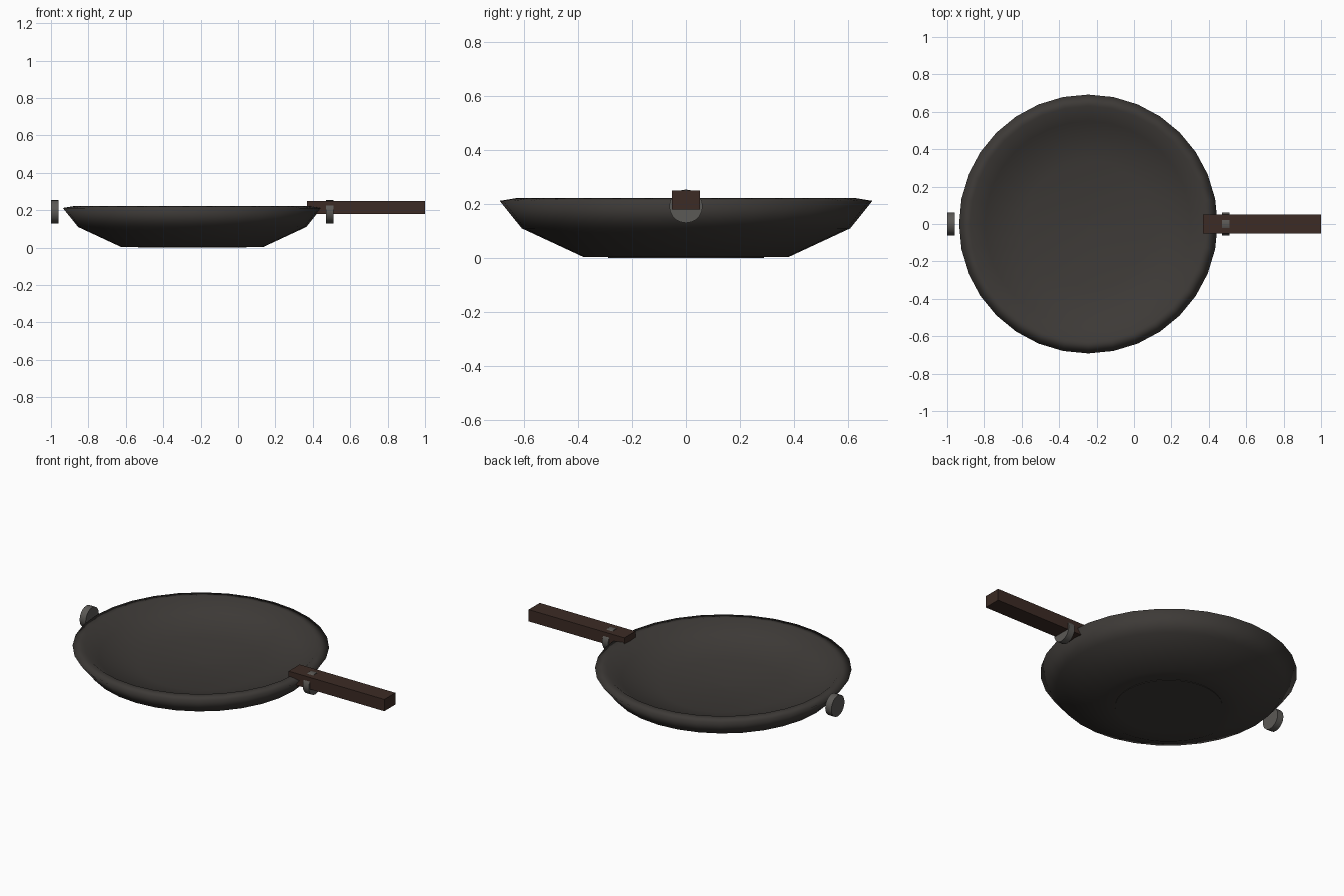
import bpy, bmesh, math
from mathutils import Matrix

if "Cube" in bpy.data.objects:
    bpy.data.objects.remove(bpy.data.objects["Cube"])


def material(name, rgb):
    m = bpy.data.materials.new(name)
    m.diffuse_color = (*rgb, 1)
    m.use_nodes = True
    m.node_tree.nodes["Principled BSDF"].inputs["Base Color"].default_value = m.diffuse_color
    return m


def add_object(name, bm, mat, smooth_angle=None):
    bmesh.ops.recalc_face_normals(bm, faces=bm.faces)
    mesh = bpy.data.meshes.new(name)
    bm.to_mesh(mesh)
    bm.free()
    mesh.materials.append(mat)
    ob = bpy.data.objects.new(name, mesh)
    bpy.context.collection.objects.link(ob)
    if smooth_angle:
        bpy.ops.object.select_all(action='DESELECT')
        ob.select_set(True)
        bpy.context.view_layer.objects.active = ob
        bpy.ops.object.shade_smooth_by_angle(angle=math.radians(smooth_angle))
    return ob


iron = material("dark_iron", (0.047, 0.042, 0.038))
wood = material("dark_wood", (0.045, 0.024, 0.018))
steel = material("grey_steel", (0.105, 0.1, 0.092))

# Pan body: lathed profile (radius, height), conical cooking surface inside the lip
SIDES = 32
PAN_X = -0.245
profile = [(0.29, 0.003), (0.38, 0.003), (0.61, 0.11), (0.692, 0.212),
           (0.63, 0.222), (0.55, 0.16), (0.34, 0.11), (0.004, 0.10)]
bm = bmesh.new()
rings = []
for r, z in profile:
    rings.append([bm.verts.new((PAN_X + r * math.cos(2 * math.pi * i / SIDES),
                                r * math.sin(2 * math.pi * i / SIDES), z))
                  for i in range(SIDES)])
for a, b in zip(rings, rings[1:]):
    for i in range(SIDES):
        j = (i + 1) % SIDES
        bm.faces.new((a[i], a[j], b[j], b[i]))
bm.faces.new(rings[0])
bm.faces.new(rings[-1])
add_object("pan_body", bm, iron, 180)

# Base plate: flat disc under the pan
bm = bmesh.new()
bmesh.ops.create_cone(bm, cap_ends=True, segments=SIDES, radius1=0.29, radius2=0.29,
                      depth=0.004, matrix=Matrix.Translation((PAN_X, 0, 0.002)))
add_object("base_plate", bm, iron, 30)

# Handle: plain wooden bar resting on the rim
bm = bmesh.new()
bmesh.ops.create_cube(bm, size=1, matrix=Matrix.Translation((0.685, 0, 0.215))
                      @ Matrix.Diagonal((0.63, 0.104, 0.07, 1)))
add_object("handle", bm, wood)

# Round lugs at both ends of the pan, axis along x
for name, x in (("handle_collar", 0.49), ("helper_lug", -0.98)):
    bm = bmesh.new()
    bmesh.ops.create_cone(bm, cap_ends=True, segments=20, radius1=0.062,
                          radius2=0.062, depth=0.04,
                          matrix=Matrix.Translation((x, 0, 0.192))
                          @ Matrix.Rotation(math.pi / 2, 4, 'Y'))
    add_object(name, bm, steel, 30)
